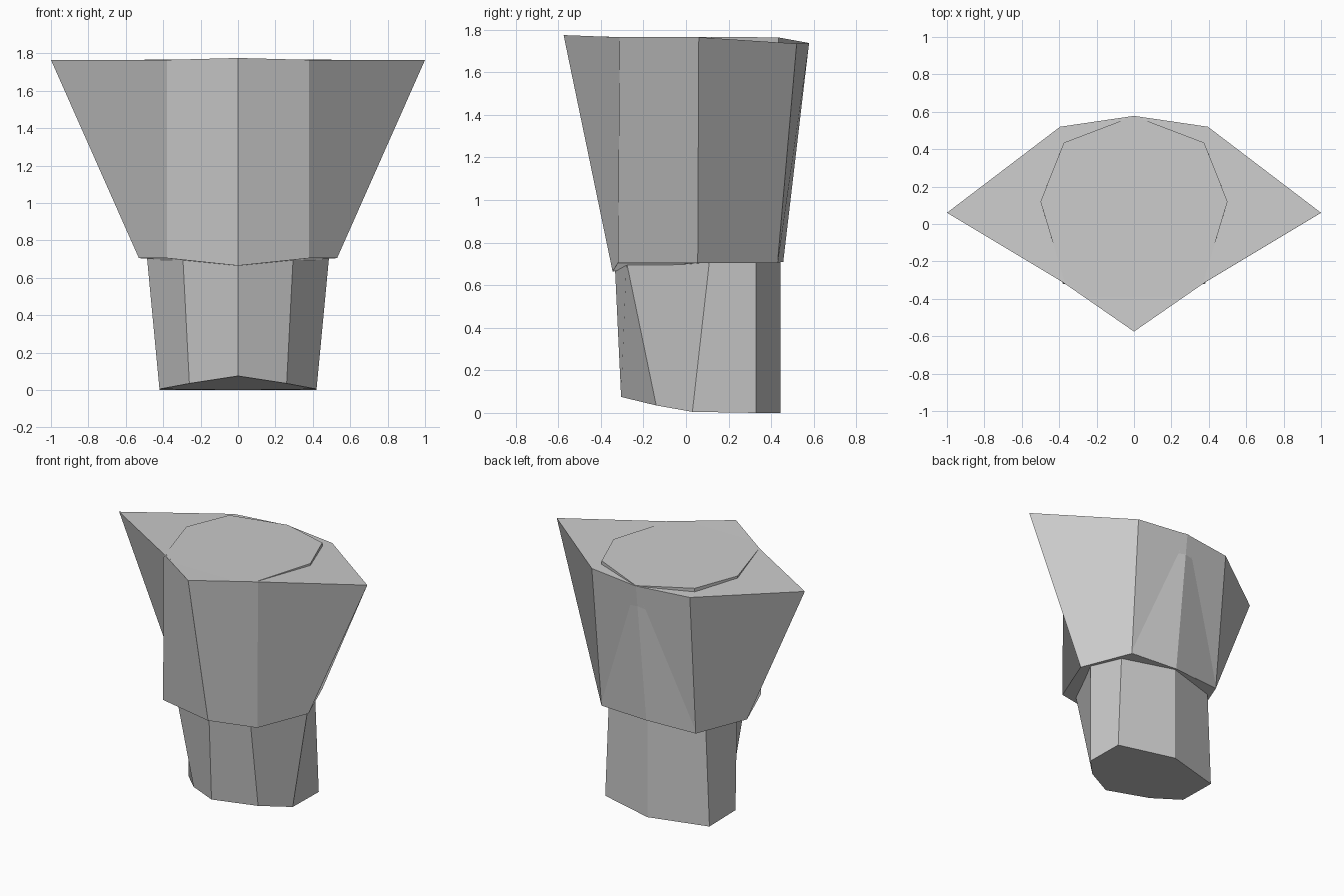
import bpy
import bmesh

if "Cube" in bpy.data.objects:
    bpy.data.objects.remove(bpy.data.objects["Cube"])

grey = bpy.data.materials.new("plain_grey")
grey.diffuse_color = (0.6, 0.6, 0.6, 1.0)
grey.use_nodes = True
grey.node_tree.nodes["Principled BSDF"].inputs["Base Color"].default_value = grey.diffuse_color


def loft(name, lower, upper, diagonals="bbbb"):
    """Loft two mirrored half rings (front centre to back centre) and cap both ends.
    diagonals: fold of each four-sided panel, 'a' runs from lower back to
    upper front, 'b' from lower front to upper back."""
    bm = bmesh.new()
    rings = []
    for half in (lower, upper):
        right = [bm.verts.new(p) for p in half]
        middle = [bm.verts.new((-x, y, z)) for x, y, z in half[1:-1]]
        rings.append((right, [right[0]] + middle + [right[-1]]))

    # Side panels, the left half wound the other way round
    for side in (0, 1):
        lo, up = rings[0][side], rings[1][side]
        for i, fold in enumerate(diagonals):
            panel = [lo[i], lo[i + 1], up[i + 1], up[i]]
            if fold == "a":
                panel = panel[1:] + panel[:1]
            if side == 1:
                panel = panel[:1] + panel[:0:-1]
            bm.faces.new(panel)

    # Flat caps
    (lo_right, lo_left), (up_right, up_left) = rings
    bm.faces.new(up_right + up_left[-2:0:-1])
    bm.faces.new((lo_right + lo_left[-2:0:-1])[::-1])

    mesh = bpy.data.meshes.new(name)
    bm.to_mesh(mesh)
    bm.free()
    mesh.materials.append(grey)
    obj = bpy.data.objects.new(name, mesh)
    bpy.context.collection.objects.link(obj)
    return obj


# Tapered foot column
loft("foot_column",
     [(0, -0.305, 0.075), (0.26, -0.14, 0.035), (0.42, 0.03, 0.005),
      (0.42, 0.33, 0), (0, 0.445, 0)],
     [(0, -0.335, 0.71), (0.295, -0.28, 0.712), (0.487, 0.11, 0.712),
      (0.39, 0.33, 0.712), (0, 0.445, 0.712)])

# Inner collar: shares the lower rim of the shell, stands just proud of its top
loft("inner_collar",
     [(0, -0.342, 0.667), (0.377, -0.317, 0.706), (0.527, 0.055, 0.706),
      (0.38, 0.432, 0.706), (0, 0.457, 0.71)],
     [(0, -0.568, 1.772), (0.372, -0.304, 1.766), (0.5, 0.12, 1.767),
      (0.375, 0.435, 1.764), (0, 0.578, 1.738)],
     "bbbb")

# Outer shell: flared, with pointed sides
loft("flared_shell",
     [(0, -0.345, 0.665), (0.38, -0.32, 0.705), (0.53, 0.055, 0.705),
      (0.38, 0.43, 0.705), (0, 0.455, 0.71)],
     [(0, -0.575, 1.775), (0.38, -0.312, 1.765), (1.0, 0.06, 1.765),
      (0.395, 0.52, 1.735), (0, 0.578, 1.735)],
     "baab")
